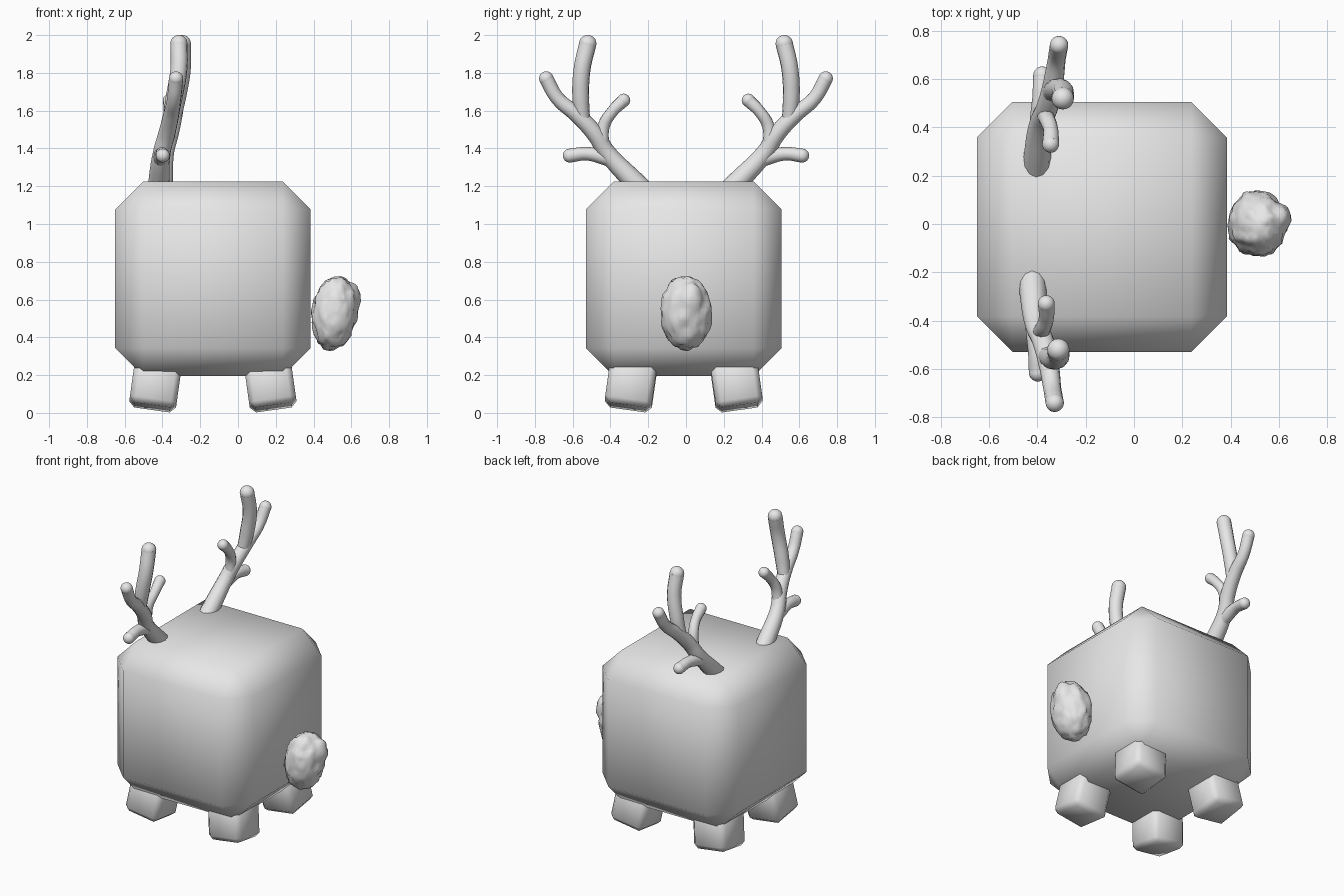
import bpy, bmesh, math
from math import radians
from mathutils import Matrix, Vector, noise

cube = bpy.data.objects.get("Cube")
if cube:
    bpy.data.objects.remove(cube, do_unlink=True)

grey = bpy.data.materials.new("plain_grey")
grey.use_nodes = True
grey.diffuse_color = (0.8, 0.8, 0.8, 1)
grey.node_tree.nodes["Principled BSDF"].inputs["Base Color"].default_value = (0.8, 0.8, 0.8, 1)


def finish(name, bm):
    """Turn a bmesh into a smooth shaded grey object."""
    mesh = bpy.data.meshes.new(name)
    for face in bm.faces:
        face.smooth = True
    bm.to_mesh(mesh)
    bm.free()
    mesh.materials.append(grey)
    obj = bpy.data.objects.new(name, mesh)
    bpy.context.scene.collection.objects.link(obj)
    return obj


def chamfered_box(name, size, centre, chamfer, rotation=(0, 0, 0)):
    bm = bmesh.new()
    bmesh.ops.create_cube(bm, size=1, matrix=Matrix.Diagonal((*size, 1)))
    bmesh.ops.bevel(bm, geom=bm.edges[:], offset=chamfer, segments=1,
                    profile=0.5, affect='EDGES')
    obj = finish(name, bm)
    obj.location = centre
    obj.rotation_euler = rotation
    return obj


# Body: a cube with wide chamfers
BX, BY = -0.133, -0.012
chamfered_box("body", (1.035, 1.035, 1.03), (BX, BY, 0.71), 0.148)

# Four stubby legs splayed outward
TILT = radians(8)
for sx, side in ((1, "left"), (-1, "right")):
    for sy, end in ((1, "back"), (-1, "front")):
        chamfered_box(f"{end}_{side}_leg", (0.25, 0.25, 0.28),
                      (BX + sx * 0.302, BY + sy * 0.277, 0.166), 0.03,
                      (TILT * sy, -TILT * sx, 0))

# Fluffy oval tail with a lumpy surface
bm = bmesh.new()
bmesh.ops.create_icosphere(bm, subdivisions=4, radius=1)
for v in bm.verts:
    n = v.co.normalized()
    lump = noise.noise(n * 3.5) * 0.09 + noise.noise(n * 8) * 0.07
    tuft = max(0, n.dot(Vector((0.8, 0.25, 0.5)).normalized()) - 0.88) * 1.5
    v.co = n * (1 + lump + tuft)
bmesh.ops.scale(bm, vec=(0.12, 0.136, 0.195), verts=bm.verts)
tail = finish("tail", bm)
tail.location = (0.51, 0, 0.53)
tail.rotation_euler = (0, radians(8), 0)

# Antler tines: each point is x, y, z, radius
TINES = [
    [(-.405, .17, 1.12, .06), (-.40, .28, 1.23, .056), (-.385, .42, 1.38, .047),
     (-.36, .48, 1.475, .046), (-.335, .58, 1.58, .042), (-.32, .68, 1.665, .037),
     (-.31, .74, 1.77, .038)],
    [(-.345, .545, 1.54, .038), (-.32, .557, 1.67, .045), (-.295, .55, 1.82, .045),
     (-.295, .52, 1.955, .046)],
    [(-.37, .445, 1.41, .038), (-.36, .435, 1.52, .033), (-.345, .39, 1.595, .031),
     (-.345, .33, 1.655, .035)],
    [(-.395, .36, 1.32, .036), (-.39, .44, 1.355, .04), (-.385, .53, 1.372, .035),
     (-.38, .615, 1.362, .037)],
]


def antler(name, sy, dx):
    curve = bpy.data.curves.new(name + "_path", 'CURVE')
    curve.dimensions = '3D'
    curve.bevel_depth = 1
    curve.bevel_resolution = 4
    curve.resolution_u = 6
    curve.use_fill_caps = True
    for tine in TINES:
        spline = curve.splines.new('BEZIER')
        spline.bezier_points.add(len(tine) - 1)
        for p, (x, y, z, r) in zip(spline.bezier_points, tine):
            p.co = (x + dx, y * sy, z)
            p.radius = r
            p.handle_left_type = p.handle_right_type = 'AUTO'
    path = bpy.data.objects.new(name + "_path", curve)
    bpy.context.scene.collection.objects.link(path)
    bpy.context.view_layer.update()
    tubes = bpy.data.meshes.new_from_object(
        path.evaluated_get(bpy.context.evaluated_depsgraph_get()))
    bm = bmesh.new()
    bm.from_mesh(tubes)
    bpy.data.objects.remove(path, do_unlink=True)
    bpy.data.meshes.remove(tubes)
    # Rounded tips
    for tine in TINES:
        x, y, z, r = tine[-1]
        bmesh.ops.create_icosphere(bm, subdivisions=3, radius=r,
                                   matrix=Matrix.Translation((x + dx, y * sy, z)))
    finish(name, bm)


antler("back_antler", 1, 0)
antler("front_antler", -1, -0.018)
